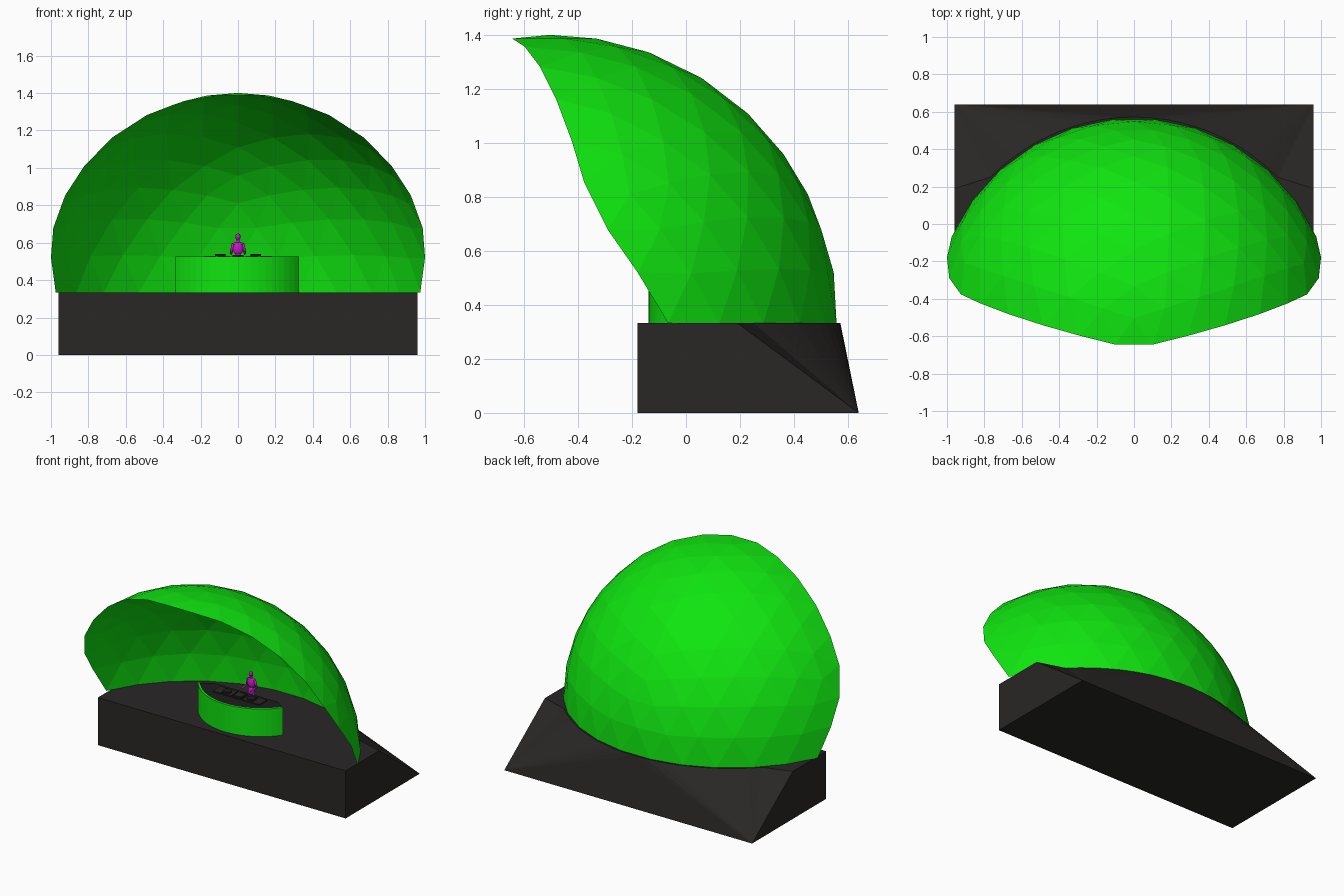
import bpy, bmesh
from math import sin, cos, radians, asin
from mathutils import Vector, Matrix

if "Cube" in bpy.data.objects:
    bpy.data.objects.remove(bpy.data.objects["Cube"])


def material(name, rgb):
    m = bpy.data.materials.new(name)
    m.diffuse_color = (*rgb, 1)
    m.use_nodes = True
    m.node_tree.nodes["Principled BSDF"].inputs["Base Color"].default_value = m.diffuse_color
    return m


GREEN = material("green", (0.005, 0.78, 0.005))
DARK = material("charcoal", (0.022, 0.02, 0.019))
BLACK = material("black", (0.012, 0.012, 0.012))
PINK = material("magenta", (0.55, 0.01, 0.55))


def finish(name, bm, mat, smooth=False, recalc=True):
    if recalc:
        bmesh.ops.recalc_face_normals(bm, faces=bm.faces)
    me = bpy.data.meshes.new(name)
    bm.to_mesh(me)
    bm.free()
    me.materials.append(mat)
    ob = bpy.data.objects.new(name, me)
    bpy.context.collection.objects.link(ob)
    if smooth:
        for p in me.polygons:
            p.use_smooth = True
    return ob


def prism(name, outline, z0, z1, mat):
    bm = bmesh.new()
    f = bm.faces.new([bm.verts.new((x, y, z0)) for x, y in outline])
    ext = bmesh.ops.extrude_face_region(bm, geom=[f])["geom"]
    bmesh.ops.translate(bm, vec=(0, 0, z1 - z0),
                        verts=[v for v in ext if isinstance(v, bmesh.types.BMVert)])
    bm.faces.new([v for v in f.verts]) if f.is_valid is False else None
    return finish(name, bm, mat)


def box(name, c, size, mat):
    bm = bmesh.new()
    bmesh.ops.create_cube(bm, size=1, matrix=Matrix.Translation(c) @ Matrix.Diagonal((*size, 1)))
    return finish(name, bm, mat)


FLOOR, R, CY, FREQ = 0.333, 1.068, -0.504, 6


# Dome: separate flat triangular panels of a six-frequency geodesic icosahedron,
# cut by the floor and a slanted front rim
def polar(az, el):
    return Vector((cos(radians(az)) * cos(el), sin(radians(az)) * cos(el), sin(el)))


el = asin(1 / 5 ** 0.5)
top = Vector((0, 0, 1))
up = [polar(18 + 72 * i, el) for i in range(5)]
low = [polar(54 + 72 * i, -el) for i in range(5)]
ico = []
for i in range(5):
    j = (i + 1) % 5
    ico += [(top, up[i], up[j]), (low[i], up[j], up[i]), (up[j], low[i], low[j])]


def keep(p):
    return p.z > -0.001 and p.y >= 0.35 - 0.548 * p.z


bm = bmesh.new()
for a, b, c in ico:
    def grid(i, j):
        return ((a * (FREQ - i - j) + b * i + c * j) / FREQ).normalized()
    for i in range(FREQ):
        for j in range(FREQ - i):
            tris = [(grid(i, j), grid(i + 1, j), grid(i, j + 1))]
            if i + j < FREQ - 1:
                tris.append((grid(i + 1, j), grid(i + 1, j + 1), grid(i, j + 1)))
            for t in tris:
                if all(keep(p) for p in t):
                    f = bm.faces.new([bm.verts.new(p * R + Vector((0, CY, FLOOR))) for p in t])
                    f.normal_update()
                    if f.normal.dot(t[0]) < 0:
                        f.normal_flip()
finish("dome_panels", bm, GREEN, recalc=False)

# Stage base: flat deck with rounded back, fanning down to a rectangular footprint
W, FRONT, BACK = 0.96, -0.18, 0.64
bm = bmesh.new()
N = 20
half = radians(45.5)
arc = [bm.verts.new((1.076 * sin(half - 2 * half * k / N),
                     CY + 1.076 * cos(half - 2 * half * k / N), FLOOR)) for k in range(N + 1)]
fr, fl = [bm.verts.new((s * W, FRONT, FLOOR)) for s in (1, -1)]
sr, sl = [bm.verts.new((s * W, 0.19, FLOOR)) for s in (1, -1)]
br, bl = [bm.verts.new((s * W, BACK, 0)) for s in (1, -1)]
gr, gl = [bm.verts.new((s * W, FRONT, 0)) for s in (1, -1)]
ring = [sr] + arc + [sl]
mid = len(ring) // 2
for f in ([fl, fr] + ring, [gl, gr, br, bl], [gl, gr, fr, fl], [gr, br, sr, fr],
          [gl, bl, sl, fl], [br, bl, ring[mid]]):
    bm.faces.new(f)
for k in range(len(ring) - 1):
    bm.faces.new([br if k < mid else bl, ring[k], ring[k + 1]])
bmesh.ops.triangulate(bm, faces=[f for f in bm.faces if len(f.verts) > 4])
finish("stage_base", bm, DARK)


# Booth: curved green front panel and dark table
def bow(r, x_end, n=20):
    a = asin(x_end / r)
    return [(r * sin(-a + 2 * a * k / n) - 0.004, 0.262 - r * cos(-a + 2 * a * k / n))
            for k in range(n + 1)]


prism("booth_front", bow(0.401, 0.33) + bow(0.388, 0.32)[::-1], FLOOR, 0.526, GREEN)
prism("booth_table", bow(0.387, 0.315) + [(0.25, 0.09), (-0.25, 0.09)], 0.495, 0.522, BLACK)
for s in (-1, 1):
    box("table_leg", (s * 0.22, 0.05, 0.414), (0.03, 0.03, 0.163), BLACK)

# Equipment: four players around a mixer, two platters
for i in range(-2, 3):
    box("mixer" if i == 0 else "player", (i * 0.075, 0.02, 0.524), (0.062, 0.085, 0.01), DARK)
box("mixer_top", (0, 0.02, 0.531), (0.06, 0.06, 0.008), DARK)
for s in (-1, 1):
    bm = bmesh.new()
    bmesh.ops.create_cone(bm, cap_ends=True, segments=20, radius1=0.029, radius2=0.029,
                          depth=0.012, matrix=Matrix.Translation((s * 0.095, 0.015, 0.534)))
    finish("platter", bm, BLACK)


# Performer: tapered limbs and ellipsoid body
def limb(name, p, q, r1, r2):
    p, q = Vector(p), Vector(q)
    d = q - p
    m = Matrix.Translation((p + q) / 2) @ d.to_track_quat('Z', 'Y').to_matrix().to_4x4()
    bm = bmesh.new()
    bmesh.ops.create_cone(bm, cap_ends=True, segments=12, radius1=r1, radius2=r2,
                          depth=d.length, matrix=m)
    for c, r in ((p, r1), (q, r2)):
        bmesh.ops.create_uvsphere(bm, u_segments=12, v_segments=8, radius=r,
                                  matrix=Matrix.Translation(c))
    finish(name, bm, PINK, True)


def blob(name, c, size):
    bm = bmesh.new()
    bmesh.ops.create_uvsphere(bm, u_segments=16, v_segments=10, radius=1,
                              matrix=Matrix.Translation(c) @ Matrix.Diagonal((*size, 1)))
    finish(name, bm, PINK, True)


Y = 0.148
limb("head", (0, Y - 0.004, 0.623), (0, Y - 0.004, 0.637), 0.012, 0.013)
limb("neck", (0, Y, 0.595), (0, Y - 0.003, 0.615), 0.009, 0.008)
blob("chest", (0, Y, 0.57), (0.028, 0.018, 0.037))
blob("hips", (0, Y, 0.51), (0.023, 0.018, 0.036))
for s in (-1, 1):
    limb("shoulder", (0, Y, 0.598), (s * 0.026, Y, 0.59), 0.009, 0.009)
    limb("upper_arm", (s * 0.026, Y, 0.59), (s * 0.037, Y + 0.004, 0.545), 0.009, 0.007)
    limb("forearm", (s * 0.037, Y + 0.004, 0.545), (s * 0.036, Y - 0.055, 0.54), 0.007, 0.005)
    limb("thigh", (s * 0.013, Y, 0.495), (s * 0.018, Y - 0.003, 0.42), 0.014, 0.01)
    limb("shin", (s * 0.018, Y - 0.003, 0.42), (s * 0.021, Y + 0.003, 0.347), 0.01, 0.007)
    blob("foot", (s * 0.022, Y - 0.01, 0.341), (0.009, 0.02, 0.008))
